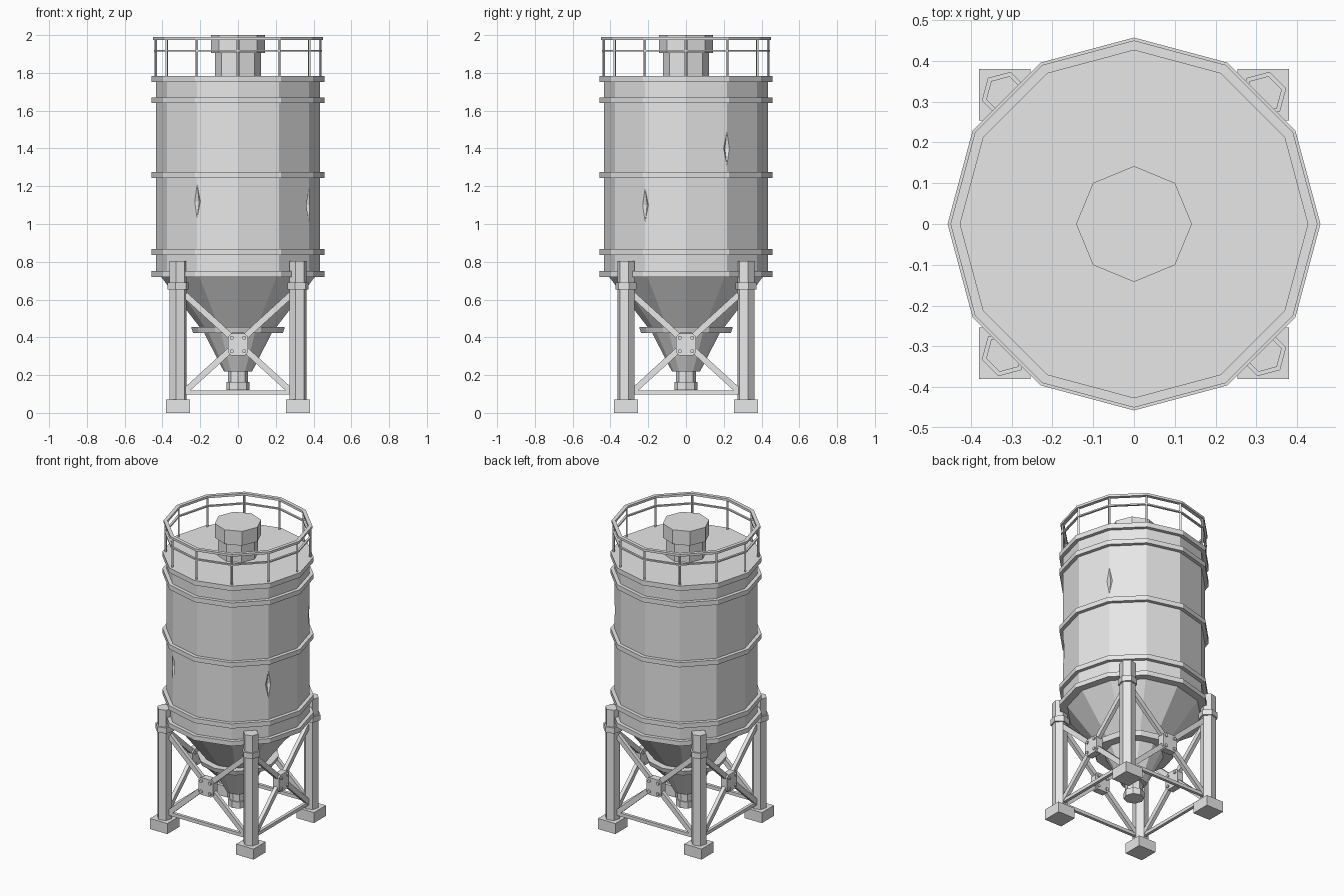
import bpy, bmesh
from math import cos, sin, radians, pi, atan2, hypot
from mathutils import Matrix, Vector

cube = bpy.data.objects.get("Cube")
if cube:
    bpy.data.objects.remove(cube, do_unlink=True)

GREY = (0.8, 0.8, 0.8, 1.0)
steel = bpy.data.materials.new("plain_grey_steel")
steel.use_nodes = True
steel.diffuse_color = GREY
steel.node_tree.nodes["Principled BSDF"].inputs["Base Color"].default_value = GREY


def finish(name, bm):
    bmesh.ops.recalc_face_normals(bm, faces=bm.faces)
    mesh = bpy.data.meshes.new(name)
    bm.to_mesh(mesh)
    bm.free()
    mesh.materials.append(steel)
    obj = bpy.data.objects.new(name, mesh)
    bpy.context.collection.objects.link(obj)
    return obj


def lathe(name, profile, sides=12, at=(0, 0, 0), phase=0.0, closed=False):
    """Sweep (radius, height) points around z; closed makes a hollow ring."""
    bm = bmesh.new()
    rings = []
    for r, z in profile:
        angles = [phase + 2 * pi * i / sides for i in range(sides)]
        rings.append([bm.verts.new(Vector(at) + Vector((r * cos(a), r * sin(a), z)))
                      for a in angles])
    pairs = list(zip(rings, rings[1:]))
    if closed:
        pairs.append((rings[-1], rings[0]))
    else:
        bm.faces.new(rings[0])
        bm.faces.new(rings[-1])
    for low, high in pairs:
        for i in range(sides):
            j = (i + 1) % sides
            bm.faces.new((low[i], low[j], high[j], high[i]))
    return finish(name, bm)


def hoop(name, inner, outer, low, high):
    return lathe(name, [(inner, low), (outer, low), (outer, high), (inner, high)],
                 closed=True)


def box(name, centre, size, turn=Matrix()):
    bm = bmesh.new()
    bmesh.ops.create_cube(bm, size=1)
    bm.transform(turn @ Matrix.Translation(centre) @ Matrix.Diagonal((*size, 1)))
    return finish(name, bm)


# Tank shell with a few shallow dents along its panel edges
shell = lathe("tank_shell", [(0.433, 0.72), (0.433, 1.78)])
for angle, z in ((240, 1.12), (330, 1.1), (30, 1.4)):
    a = radians(angle)
    dent = lathe("dent_cutter", [(0.002, -0.14), (0.036, 0), (0.002, 0.14)], 4,
                 (0.447 * cos(a), 0.447 * sin(a), z), a)
    dent.hide_render = True
    mod = shell.modifiers.new("dent", "BOOLEAN")
    mod.operation = "DIFFERENCE"
    mod.solver = "EXACT"
    mod.object = dent
    bpy.context.view_layer.objects.active = shell
    bpy.ops.object.modifier_apply(modifier=mod.name)
    bpy.data.objects.remove(dent, do_unlink=True)

# Stiffening bands and the roof plate
for i, low in enumerate((0.72, 0.836, 1.243, 1.64)):
    hoop(f"tank_band_{i + 1}", 0.42, 0.457, low, low + 0.031)
lathe("roof_plate", [(0.457, 1.751), (0.457, 1.783)])

# Roof vent
lathe("vent_neck", [(0.122, 1.77), (0.122, 1.91)], 8)
lathe("vent_cap", [(0.142, 1.905), (0.142, 2.0)], 8)

# Guard rail
hoop("top_rail", 0.426, 0.45, 1.975, 1.99)
hoop("middle_rail", 0.432, 0.446, 1.913, 1.922)
for i in range(12):
    a = i * pi / 6
    lathe("rail_post", [(0.007, 1.77), (0.007, 1.98)], 4,
          (0.436 * cos(a), 0.436 * sin(a), 0), a)

# Hopper and outlet
lathe("hopper", [(0.075, 0.22), (0.18, 0.425), (0.2, 0.45), (0.415, 0.73)])
lathe("hopper_band", [(0.238, 0.423), (0.248, 0.455)])
lathe("outlet_pipe", [(0.053, 0.15), (0.053, 0.23)], 8)
lathe("outlet_flange", [(0.062, 0.12), (0.062, 0.163)], 8)

# Legs, feet and cross bracing, one set per quarter turn
SPAN = 0.317
for q in range(4):
    turn = Matrix.Rotation(q * pi / 2, 4, "Z")
    corner = turn @ Vector((SPAN, SPAN, 0))
    phase = pi / 4 + pi / 6
    lathe("leg", [(0.047, 0.06), (0.047, 0.803)], 6, corner, phase)
    lathe("leg_collar", [(0.058, 0.653), (0.058, 0.69)], 6, corner, phase)
    box("foot", (SPAN, SPAN, 0.035), (0.127, 0.127, 0.07), turn)

    box("tie_bar", (0, -SPAN, 0.108), (0.56, 0.02, 0.022), turn)
    rise, run = 0.51, 0.56
    for side in (-1, 1):
        tilt = (turn @ Matrix.Translation((0, -SPAN, 0.37))
                @ Matrix.Rotation(side * atan2(rise, run), 4, "Y"))
        box("diagonal_brace", (0, 0, 0), (hypot(rise, run), 0.024, 0.032), tilt)

    # Gusset plate with clipped corners and four bolts
    place = turn @ Matrix.Translation((0, -SPAN, 0.362))
    bm = bmesh.new()
    bmesh.ops.create_cube(bm, size=1)
    bm.transform(Matrix.Diagonal((0.108, 0.044, 0.114, 1)))
    edges = [e for e in bm.edges if abs(e.verts[0].co.y - e.verts[1].co.y) > 0.01]
    bmesh.ops.bevel(bm, geom=edges, offset=0.016, segments=1, affect="EDGES")
    bm.transform(place)
    finish("gusset_plate", bm)
    for x in (-0.033, 0.033):
        for z in (-0.035, 0.035):
            bm = bmesh.new()
            bmesh.ops.create_cone(bm, cap_ends=True, segments=6, radius1=0.011,
                                  radius2=0.011, depth=0.06)
            bm.transform(place @ Matrix.Translation((x, 0, z))
                         @ Matrix.Rotation(pi / 2, 4, "X"))
            finish("gusset_bolt", bm)
